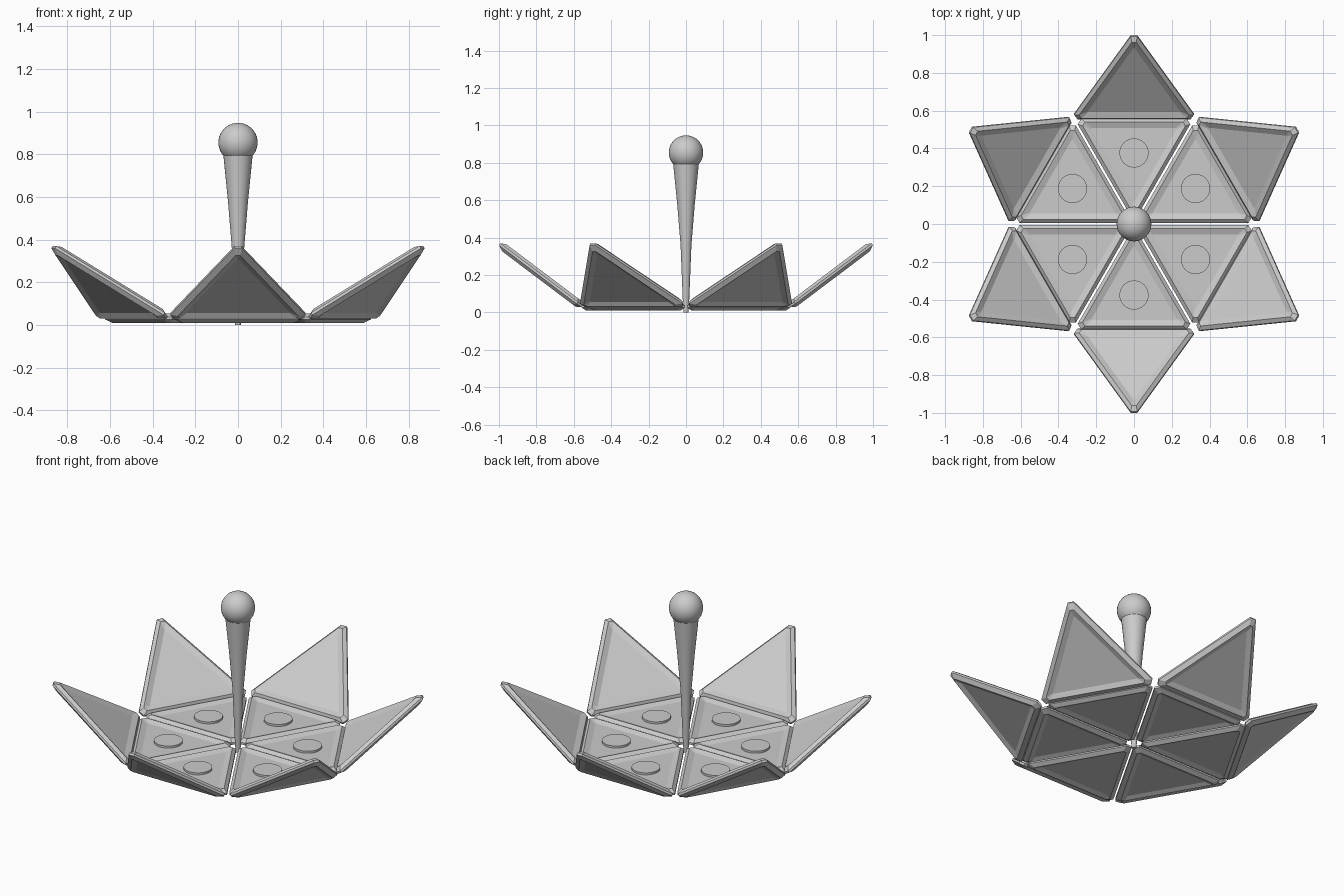
import bpy, bmesh, math
from mathutils import Matrix, Vector

if "Cube" in bpy.data.objects:
    bpy.data.objects.remove(bpy.data.objects["Cube"])


def finish(bm, name, smooth=False):
    bmesh.ops.recalc_face_normals(bm, faces=bm.faces)
    me = bpy.data.meshes.new(name)
    bm.to_mesh(me)
    bm.free()
    ob = bpy.data.objects.new(name, me)
    bpy.context.collection.objects.link(ob)
    if smooth:
        bpy.ops.object.select_all(action='DESELECT')
        ob.select_set(True)
        bpy.context.view_layer.objects.active = ob
        bpy.ops.object.shade_smooth_by_angle(angle=math.radians(35))
    return ob


def loft(bm, rings):
    """Bridge closed rings of points and cap both ends."""
    loops = [[bm.verts.new(p) for p in ring] for ring in rings]
    n = len(loops[0])
    for a, b in zip(loops, loops[1:]):
        for i in range(n):
            j = (i + 1) % n
            bm.faces.new((a[i], a[j], b[j], b[i]))
    bm.faces.new(loops[0][::-1])
    bm.faces.new(loops[-1])


# Rim section of a tile: (inset from the edge, height)
SECTION = [(.052, -.011), (.024, -.022), (0, -.006), (0, .006),
           (.018, .022), (.05, .010)]


def tile(name, a, cut, matrix):
    """Triangular framed tile with clipped corners; a = inner radius."""
    rings = []
    for d, t in SECTION:
        c = 2 * a - cut - 1.5 * d
        w = (2 * (a - d) - c) * math.tan(math.pi / 6)
        ring = []
        for k in range(3):
            ang = math.pi / 2 + k * math.tau / 3
            u = Vector((math.cos(ang), math.sin(ang), 0))
            v = Vector((-u.y, u.x, 0))
            for s in (-1, 1):
                ring.append(u * c + v * w * s + Vector((0, 0, t)))
        rings.append(ring)
    bm = bmesh.new()
    loft(bm, rings)
    bm.transform(matrix)
    return finish(bm, name)


def lathe(name, profile, segments=32):
    bm = bmesh.new()
    loft(bm, [[(r * math.cos(math.tau * i / segments),
                r * math.sin(math.tau * i / segments), z)
               for i in range(segments)] for r, z in profile])
    return bm


T, R = Matrix.Translation, Matrix.Rotation
for k in range(6):
    turn = R(k * math.pi / 3, 4, 'Z')
    # flat floor tile, corner pointing to the middle
    tile(f"floor_tile_{k + 1}", .182, .03,
         turn @ T((0, .376, .032)) @ R(math.pi, 4, 'Z'))
    # tilted outer petal, hinged on the floor edge
    tile(f"petal_{k + 1}", .193, .03,
         turn @ T((0, .558, .034)) @ R(math.radians(37), 4, 'X') @ T((0, .193, 0)))
    # round pad on the floor tile
    pad = lathe("pad", [(.077, .038), (.077, .054)], 40)
    pad.transform(turn @ T((0, .376, 0)))
    finish(pad, f"round_pad_{k + 1}", True)

# tapered centre stem
finish(lathe("stem", [(.013, 0), (.017, .06), (.029, .36), (.047, .58), (.07, .81)]),
       "stem", True)

# ball on top of the stem
bm = bmesh.new()
bmesh.ops.create_uvsphere(bm, u_segments=32, v_segments=20, radius=.092,
                          matrix=T((0, 0, .855)))
finish(bm, "stem_ball", True)
